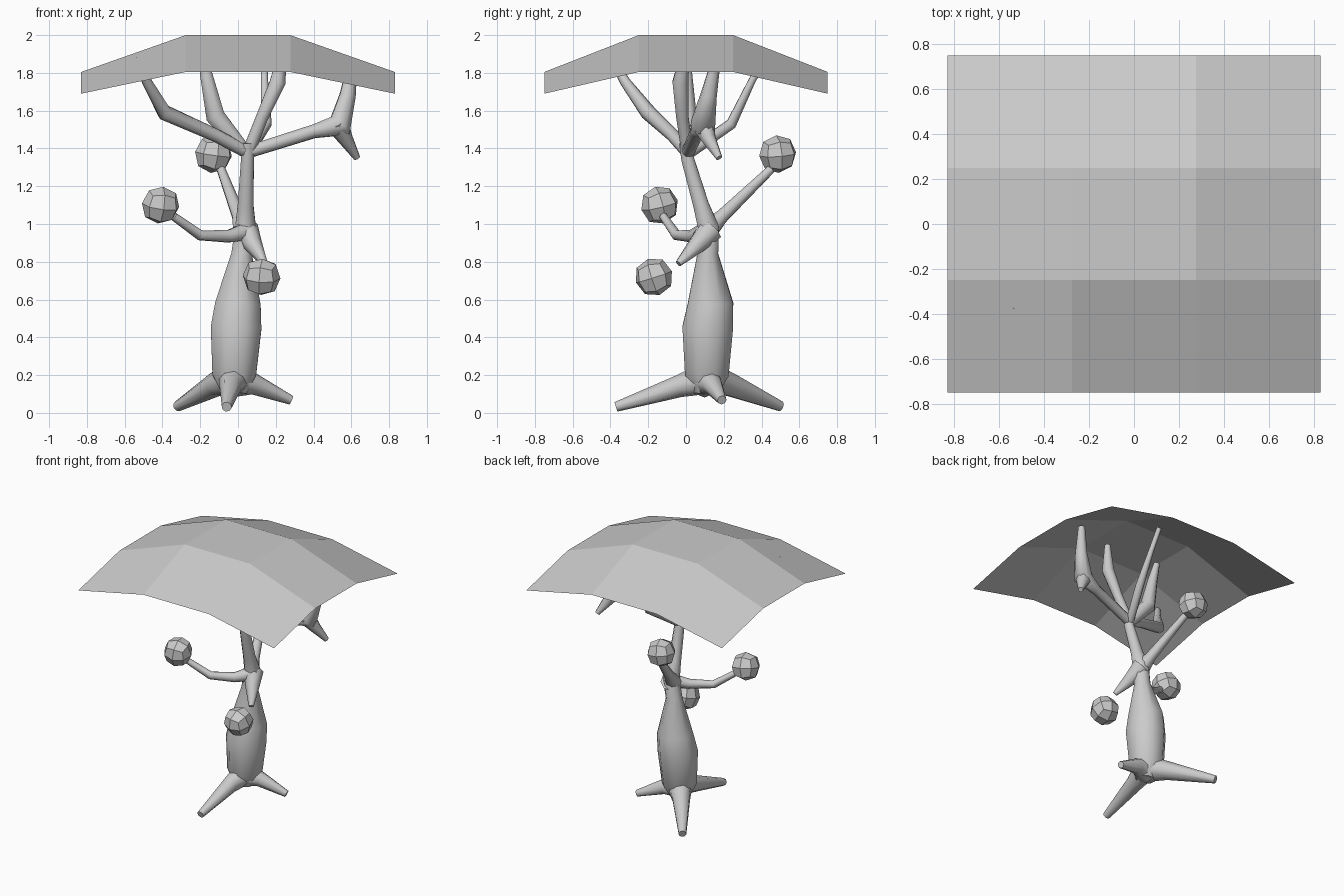
import bpy, bmesh, math
from mathutils import Vector, Quaternion

default = bpy.data.objects.get("Cube")
if default:
    bpy.data.objects.remove(default, do_unlink=True)

# One plain grey for everything
grey = bpy.data.materials.new("plain_grey")
grey.use_nodes = True
colour = (0.6, 0.6, 0.6, 1)
grey.diffuse_color = colour
grey.node_tree.nodes["Principled BSDF"].inputs["Base Color"].default_value = colour


def finish(name, bm):
    """Turn a bmesh into a named object in the scene."""
    mesh = bpy.data.meshes.new(name)
    bmesh.ops.recalc_face_normals(bm, faces=bm.faces)
    bm.to_mesh(mesh)
    bm.free()
    mesh.materials.append(grey)
    obj = bpy.data.objects.new(name, mesh)
    bpy.context.scene.collection.objects.link(obj)
    return obj


def limb(name, *points, sides=8):
    """Tapered, smooth tube through points given as (x, y, z, radius)."""
    path = [Vector(p[:3]) for p in points]
    bm = bmesh.new()
    rings = []
    heading = Vector((0, 0, 1))
    frame = Quaternion()
    last = len(path) - 1
    for i, centre in enumerate(path):
        direction = (path[min(i + 1, last)] - path[max(i - 1, 0)]).normalized()
        frame = heading.rotation_difference(direction) @ frame
        heading = direction
        ring = []
        for k in range(sides):
            angle = math.tau * (k + 0.5) / sides
            spoke = Vector((math.cos(angle), math.sin(angle), 0)) * points[i][3]
            ring.append(bm.verts.new(centre + frame @ spoke))
        rings.append(ring)
    for lower, upper in zip(rings, rings[1:]):
        for k in range(sides):
            n = (k + 1) % sides
            bm.faces.new((lower[k], lower[n], upper[n], upper[k])).smooth = True
    bm.faces.new(rings[0])
    bm.faces.new(rings[-1])
    return finish(name, bm)


def fruit(name, centre, tilt):
    """Faceted ball: a cube rounded by one level of subdivision."""
    bm = bmesh.new()
    bmesh.ops.create_cube(bm, size=0.24)
    obj = finish(name, bm)
    obj.location = centre
    obj.rotation_euler = tilt
    rounding = obj.modifiers.new("rounding", "SUBSURF")
    rounding.levels = rounding.render_levels = 1
    return obj


# Trunk with a swollen belly and a narrow neck
limb("trunk",
     (-.02, .1, .1, .07), (-.02, .11, .2, .125), (-.01, .115, .45, .145),
     (0, .13, .58, .13), (.02, .115, .84, .06), (.04, .12, .98, .06),
     (.04, .08, 1.1, .045), (.05, .01, 1.34, .037), (.05, 0, 1.43, .04))

# Roots that spread into three feet
limb("front_root", (-.02, .1, .18, .085), (-.04, -.04, .14, .06), (-.06, -.37, .032, .027))
limb("back_root", (-.03, .12, .18, .09), (-.12, .23, .15, .065), (-.32, .5, .035, .028))
limb("left_root", (-.02, .1, .17, .09), (.09, .14, .15, .055), (.28, .19, .068, .025))

# Arms that reach toward the fruits
limb("right_arm", (.04, .1, .96, .05), (-.05, .03, .935, .035),
     (-.2, -.05, .94, .028), (-.34, -.12, 1.04, .022))
limb("lower_arm", (.04, .13, .97, .07), (.08, .06, .89, .05), (.14, -.04, .79, .018))
limb("back_arm", (.03, .11, .96, .06), (.005, .19, 1.04, .038), (-.09, .45, 1.29, .024))

# Crown branches that rise from the hub into the canopy
limb("right_branch", (.05, .01, 1.38, .035), (-.12, -.07, 1.47, .035),
     (-.39, -.2, 1.59, .042), (-.48, -.32, 1.75, .028), (-.54, -.39, 1.87, .02))
limb("middle_branch", (.05, .01, 1.37, .035), (-.12, .005, 1.57, .055),
     (-.17, 0, 1.8, .035), (-.19, .02, 1.93, .022))
limb("front_branch", (.05, .01, 1.37, .035), (.13, -.02, 1.57, .035),
     (.21, -.03, 1.75, .045), (.24, 0, 1.93, .022))
limb("back_branch", (.05, .01, 1.37, .03), (.15, .24, 1.53, .03),
     (.14, .35, 1.76, .02), (.14, .44, 1.91, .018))
limb("left_branch", (.05, .01, 1.38, .035), (.4, .06, 1.49, .038),
     (.54, .09, 1.52, .07), (.58, .12, 1.68, .045), (.61, .16, 1.87, .025))
limb("left_twig", (.52, .08, 1.54, .065), (.57, .12, 1.45, .04), (.63, .175, 1.35, .018))

# Faceted fruits
fruit("right_fruit", (-.41, -.14, 1.1), (.25, .1, .2))
fruit("lower_fruit", (.125, -.17, .72), (.3, .08, -.12))
fruit("back_fruit", (-.13, .485, 1.37), (.1, .12, .25))

# Canopy: a thin draped sheet whose height drops at the edges and corners
canopy = bmesh.new()
bmesh.ops.create_grid(canopy, x_segments=3, y_segments=3, size=1)
for vert in canopy.verts:
    on_edge = sum(abs(c) > 0.9 for c in vert.co.xy)
    vert.co = (vert.co.x * 0.83, vert.co.y * 0.75, (2.0, 1.805, 1.69)[on_edge])
finish("canopy", canopy)
